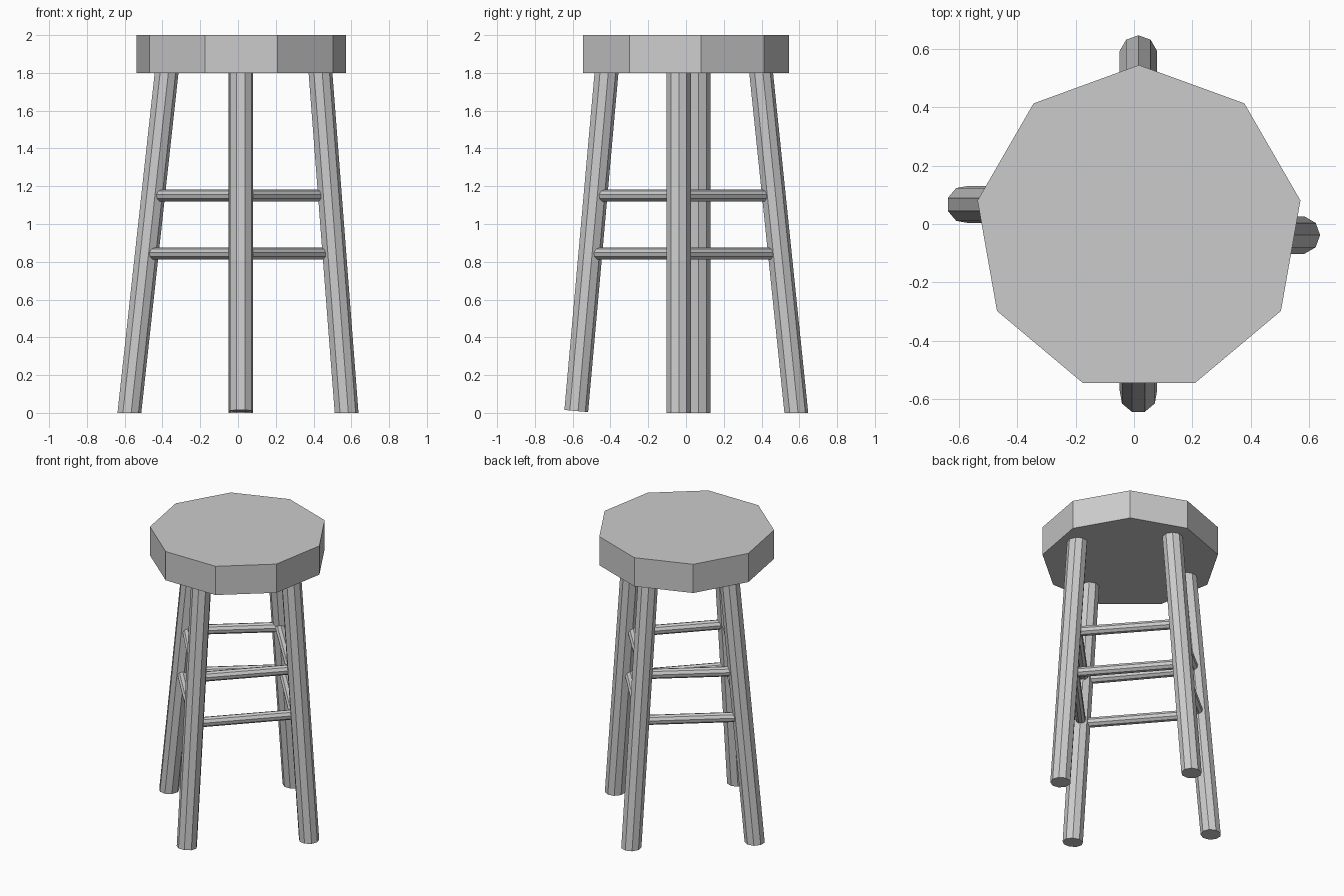
import bpy, bmesh
from math import sin, cos, tau
from mathutils import Vector

if "Cube" in bpy.data.objects:
    bpy.data.objects.remove(bpy.data.objects["Cube"])

SIDES = 9


def prism(name, a, b, radius, apex, side):
    """Nine-sided bar from a to b; one corner of the section points along apex."""
    a, b = Vector(a), Vector(b)
    apex, side = Vector(apex).normalized(), Vector(side).normalized()
    bm = bmesh.new()
    rings = []
    for p in (a, b):
        rings.append([bm.verts.new(p + radius * (cos(tau * i / SIDES) * apex
                                                 + sin(tau * i / SIDES) * side))
                      for i in range(SIDES)])
    lo, hi = rings
    for i in range(SIDES):
        j = (i + 1) % SIDES
        bm.faces.new((lo[i], lo[j], hi[j], hi[i]))
    bm.faces.new(lo[::-1])
    bm.faces.new(hi)
    bmesh.ops.recalc_face_normals(bm, faces=bm.faces[:])
    mesh = bpy.data.meshes.new(name)
    bm.to_mesh(mesh)
    bm.free()
    obj = bpy.data.objects.new(name, mesh)
    bpy.context.collection.objects.link(obj)
    return obj


X, Y = (1, 0, 0), (0, 1, 0)

# Seat
prism("seat", (0.017, -0.017, 1.8), (0.017, -0.017, 2.0), 0.562, Y, (-1, 0, 0))

# Splayed legs: the front one is cut square to its axis, the others level
R = 0.065
prism("front_leg", (0.015, -0.583, 0.01), (0.015, -0.422, 1.81), R, (0, 1, -0.089), X)
prism("back_leg", (0.015, 0.582, 0), (0.015, 0.395, 1.81), R, Y, X)
prism("left_leg", (-0.577, 0.067, 0), (-0.379, 0.067, 1.81), R, X, Y)
prism("right_leg", (0.573, -0.038, 0), (0.434, -0.038, 1.81), R, X, Y)

# Two rings of rungs joining neighbouring legs
levels = {"upper": (1.15, -0.44, 0.437, -0.475, 0.44),
          "lower": (0.843, -0.48, 0.46, -0.502, 0.475)}
for level, (z, left, right, front, back) in levels.items():
    ends = [("front", (0.015, front, z)), ("right", (right, -0.038, z)),
            ("back", (0.015, back, z)), ("left", (left, 0.067, z))]
    for i, (n0, p0) in enumerate(ends):
        n1, p1 = ends[(i + 1) % 4]
        d = Vector(p1) - Vector(p0)
        prism(f"{level}_{n0}_{n1}_rung", p0, p1, 0.0325, (0, 0, 1),
              d.cross(Vector((0, 0, 1))))
